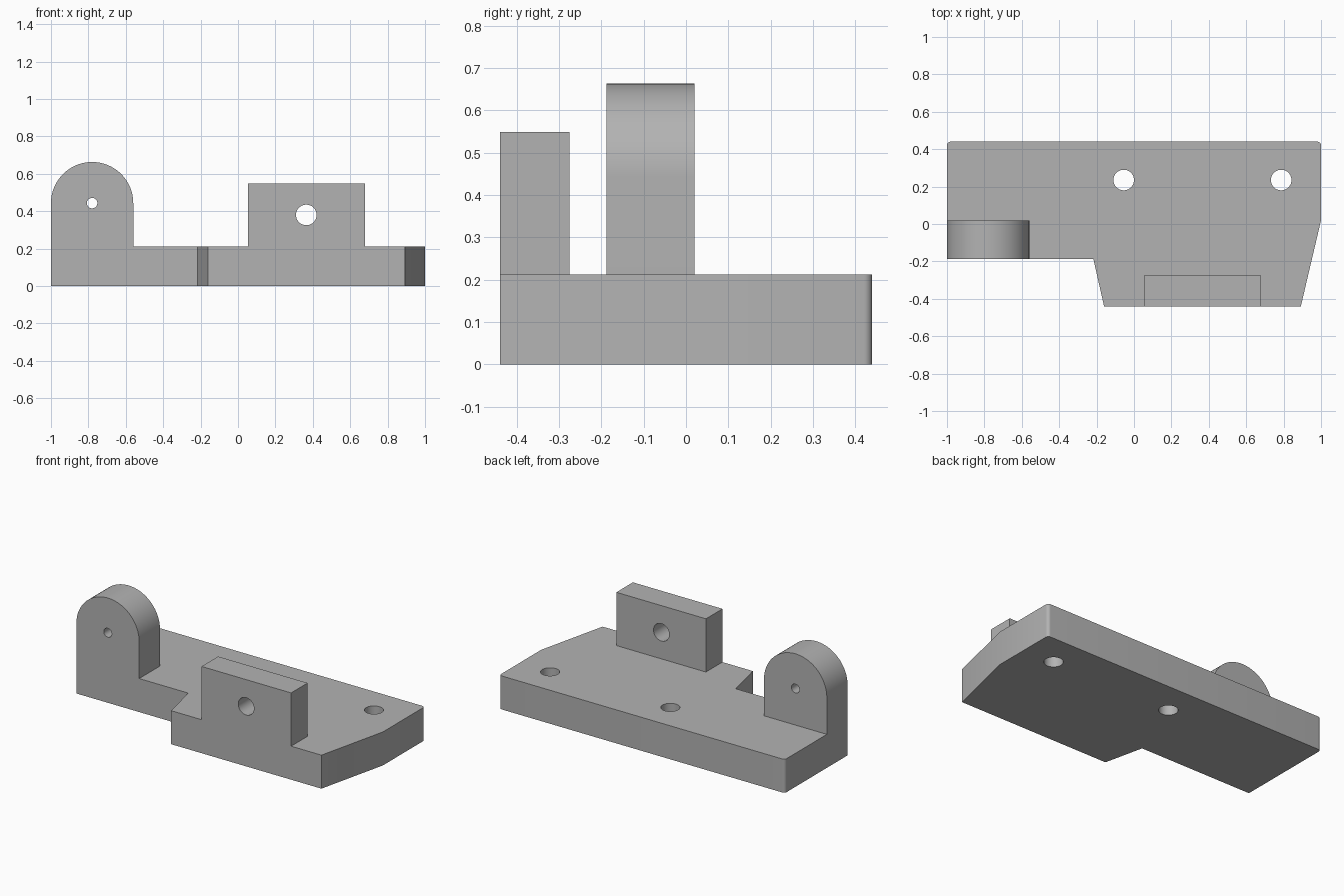
import bpy
import bmesh
from math import cos, sin, pi, radians
from mathutils import Vector

old = bpy.data.objects.get("Cube")
if old:
    bpy.data.objects.remove(old, do_unlink=True)

grey = bpy.data.materials.new("plain grey")
grey.use_nodes = True
grey.diffuse_color = (0.45, 0.45, 0.45, 1)
grey.node_tree.nodes["Principled BSDF"].inputs["Base Color"].default_value = grey.diffuse_color

BASE_TOP = 0.212


def arc(cx, cy, r, start, end, steps):
    """Points on an arc, angles in degrees."""
    angles = [radians(start + (end - start) * i / steps) for i in range(steps + 1)]
    return [(cx + r * cos(a), cy + r * sin(a)) for a in angles]


def prism(name, outline, low, high, axis="Z"):
    """Extrude a 2D outline along Z (outline in xy) or Y (outline in xz)."""
    def place(p, t):
        return (p[0], p[1], t) if axis == "Z" else (p[0], t, p[1])
    bm = bmesh.new()
    face = bm.faces.new([bm.verts.new(place(p, low)) for p in outline])
    new = bmesh.ops.extrude_face_region(bm, geom=[face])["geom"]
    shift = Vector(place((0, 0), high - low))
    bmesh.ops.translate(bm, vec=shift, verts=[g for g in new if isinstance(g, bmesh.types.BMVert)])
    bmesh.ops.recalc_face_normals(bm, faces=bm.faces)
    mesh = bpy.data.meshes.new(name)
    bm.to_mesh(mesh)
    bm.free()
    mesh.materials.append(grey)
    obj = bpy.data.objects.new(name, mesh)
    bpy.context.collection.objects.link(obj)
    return obj


def combine(body, other, operation):
    """Apply a boolean and discard the helper."""
    mod = body.modifiers.new(operation.lower(), "BOOLEAN")
    mod.operation, mod.object, mod.solver = operation, other, "EXACT"
    bpy.context.view_layer.objects.active = body
    bpy.ops.object.modifier_apply(modifier=mod.name)
    bpy.data.objects.remove(other, do_unlink=True)


def hole(body, x, y, r, low, high, axis):
    circle = arc(x, y, r, 0, 360, 48)[:-1]
    combine(body, prism("hole_cutter", circle, low, high, axis), "DIFFERENCE")


# Base plate with tapered front tongue and rounded rear corners
corner = 0.02
outline = [(-1, -0.188), (-0.217, -0.188), (-0.16, -0.44), (0.892, -0.44), (1, 0.02)]
outline += arc(1 - corner, 0.44 - corner, corner, 0, 90, 8)
outline += arc(-1 + corner, 0.44 - corner, corner, 90, 180, 8)
bracket = prism("mounting_bracket", outline, 0, BASE_TOP)

# Round-topped lug, flush with the plate's front edge
lug = [(-1, 0), (-0.56, 0)] + arc(-0.78, 0.443, 0.22, 0, 180, 48)
combine(bracket, prism("round_lug", lug, -0.188, 0.02, "Y"), "UNION")

# Upright block, flush with the tongue's front edge
block = [(0.053, 0), (0.68, 0), (0.68, 0.549), (0.053, 0.549)]
combine(bracket, prism("upright_block", block, -0.44, -0.275, "Y"), "UNION")

# Pivot holes through the uprights, screw holes through the plate
hole(bracket, -0.78, 0.443, 0.028, -0.3, 0.1, "Y")
hole(bracket, 0.365, 0.38, 0.055, -0.5, -0.2, "Y")
for x in (-0.055, 0.787):
    hole(bracket, x, 0.235, 0.055, -0.1, BASE_TOP + 0.1, "Z")

# Smooth the curved walls and keep the edges sharp
bpy.ops.object.select_all(action="DESELECT")
bracket.select_set(True)
bpy.context.view_layer.objects.active = bracket
bpy.ops.object.shade_smooth_by_angle(angle=radians(30))
